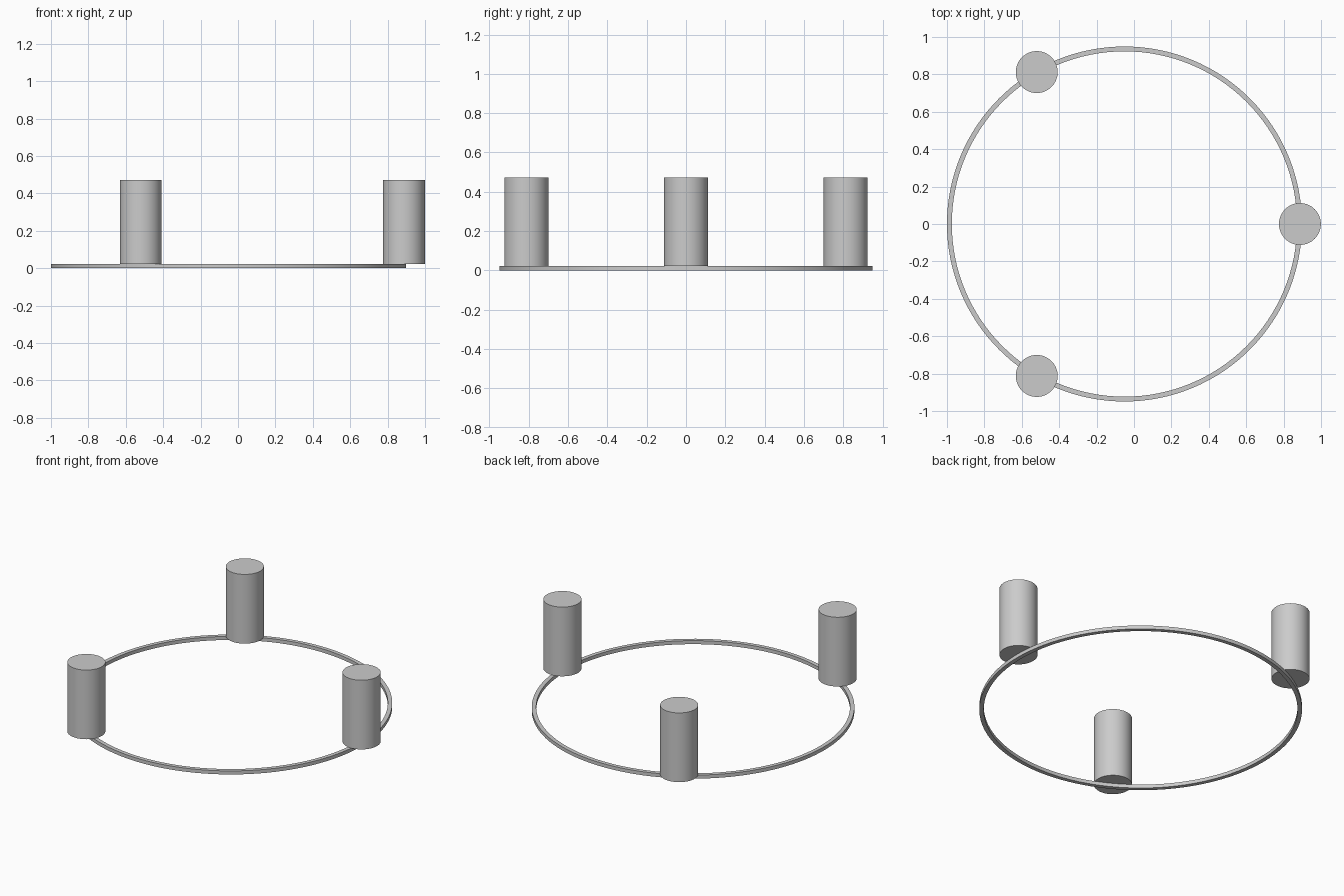
import bpy, bmesh, math

cube = bpy.data.objects.get("Cube")
if cube:
    bpy.data.objects.remove(cube, do_unlink=True)

CENTRE_X = -0.051
RING_OUTER, RING_INNER, RING_TOP = 0.949, 0.923, 0.023
ORBIT, POST_RADIUS, POST_HEIGHT = 0.938, 0.112, 0.449

grey = bpy.data.materials.new("light grey")
grey.use_nodes = True
colour = (0.6, 0.6, 0.6, 1)
grey.diffuse_color = colour
grey.node_tree.nodes["Principled BSDF"].inputs["Base Color"].default_value = colour


def finish(obj, name):
    obj.name = obj.data.name = name
    obj.data.materials.append(grey)
    bpy.ops.object.select_all(action='DESELECT')
    obj.select_set(True)
    bpy.context.view_layer.objects.active = obj
    bpy.ops.object.shade_smooth_by_angle(angle=math.radians(30))


# Flat base ring: a rectangular section spun around the centre
bm = bmesh.new()
section = [(RING_INNER, 0), (RING_OUTER, 0), (RING_OUTER, RING_TOP), (RING_INNER, RING_TOP)]
verts = [bm.verts.new((r, 0, z)) for r, z in section]
edges = [bm.edges.new((verts[i - 1], verts[i])) for i in range(4)]
bmesh.ops.spin(bm, geom=verts + edges, cent=(0, 0, 0), axis=(0, 0, 1),
               angle=math.tau, steps=128, use_merge=True)
bmesh.ops.remove_doubles(bm, verts=bm.verts, dist=0.0001)
bmesh.ops.recalc_face_normals(bm, faces=bm.faces)
mesh = bpy.data.meshes.new("base_ring")
bm.to_mesh(mesh)
bm.free()
ring = bpy.data.objects.new("base_ring", mesh)
ring.location.x = CENTRE_X
bpy.context.collection.objects.link(ring)
finish(ring, "base_ring")

# Three upright posts, evenly spaced on the ring
for i, name in enumerate(("left_post", "back_right_post", "front_right_post")):
    a = i * math.tau / 3
    bpy.ops.mesh.primitive_cylinder_add(
        vertices=64, radius=POST_RADIUS, depth=POST_HEIGHT,
        location=(CENTRE_X + ORBIT * math.cos(a), ORBIT * math.sin(a),
                  RING_TOP + POST_HEIGHT / 2))
    finish(bpy.context.object, name)
